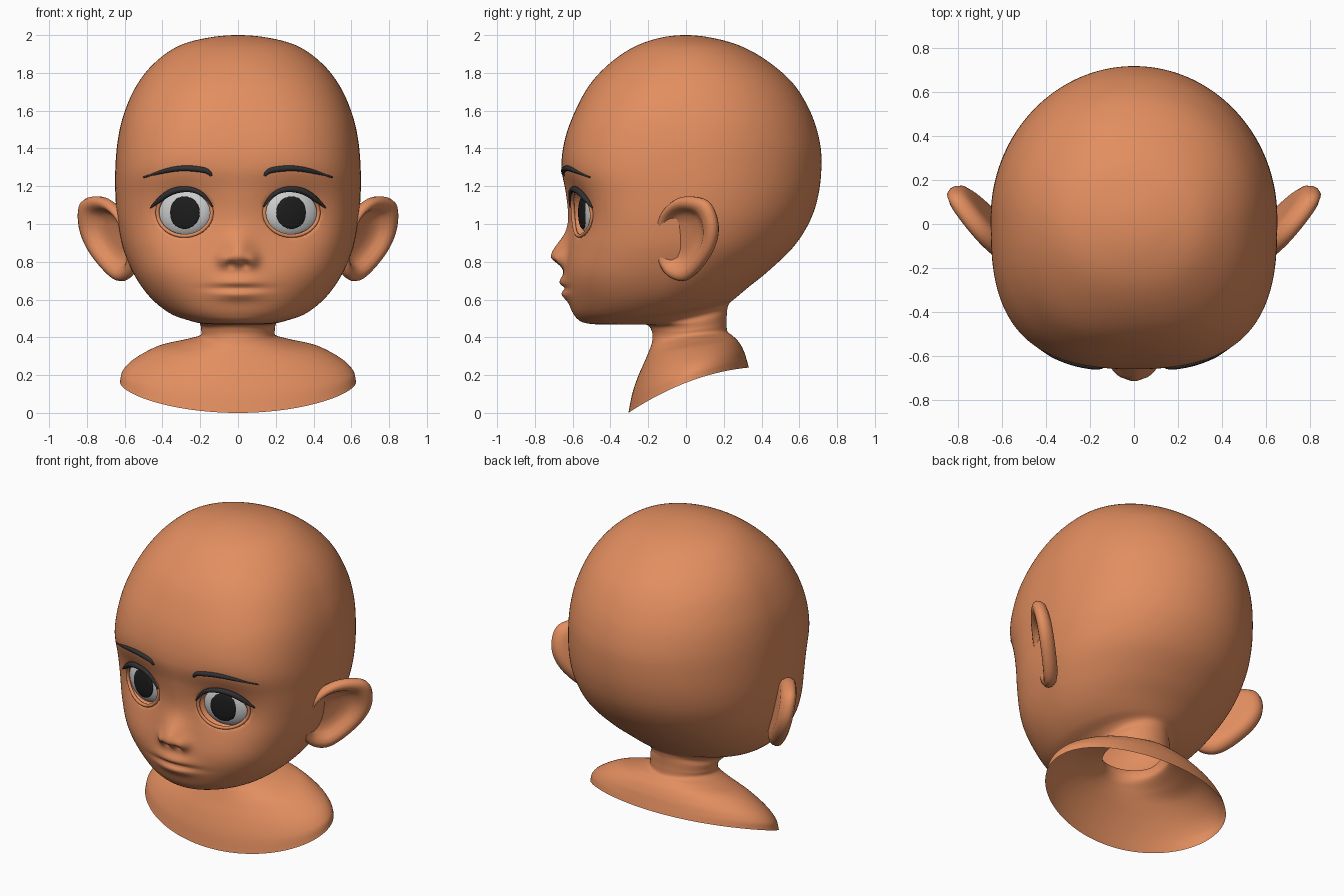
import bpy, bmesh, math
from mathutils import Vector, Matrix
from mathutils.bvhtree import BVHTree

if "Cube" in bpy.data.objects:
    bpy.data.objects.remove(bpy.data.objects["Cube"])


def material(name, rgb):
    m = bpy.data.materials.new(name)
    m.diffuse_color = (*rgb, 1)
    m.use_nodes = True
    m.node_tree.nodes["Principled BSDF"].inputs["Base Color"].default_value = m.diffuse_color
    return m


SKIN = material("skin", (0.76, 0.27, 0.115))
WHITE = material("eye_white", (0.8, 0.8, 0.8))
BLACK = material("pupil", (0.012, 0.012, 0.012))
HAIR = material("dark_hair", (0.03, 0.03, 0.033))


def add_mesh(name, mesh, mat):
    mesh.materials.clear()
    mesh.materials.append(mat)
    mesh.polygons.foreach_set("use_smooth", [True] * len(mesh.polygons))
    ob = bpy.data.objects.new(name, mesh)
    bpy.context.collection.objects.link(ob)
    return ob


def catmull(a, b, c, d, t):
    return [0.5 * (2 * q + (r - p) * t + (2 * p - 5 * q + 4 * r - s) * t * t
                   + (3 * q - p - 3 * r + s) * t ** 3) for p, q, r, s in zip(a, b, c, d)]


def loft_data(rings):
    n = len(rings[0])
    verts = [v for r in rings for v in r]
    faces = [(i * n + j, i * n + (j + 1) % n, (i + 1) * n + (j + 1) % n, (i + 1) * n + j)
             for i in range(len(rings) - 1) for j in range(n)]
    return verts, faces


def add_loft(name, verts, faces, mat):
    bm = bmesh.new()
    bv = [bm.verts.new(v) for v in verts]
    for f in faces:
        bm.faces.new([bv[i] for i in f])
    bmesh.ops.remove_doubles(bm, verts=bm.verts, dist=1e-5)
    bmesh.ops.recalc_face_normals(bm, faces=bm.faces)
    mesh = bpy.data.meshes.new(name)
    bm.to_mesh(mesh)
    bm.free()
    return add_mesh(name, mesh, mat)


# Rings: front y, front z, back y, back z, half width, side z, front squareness
HEAD = [
    (0, 2, 0, 2, 0, 2, 2),
    (-.14, 1.985, .14, 1.985, .165, 1.985, 2),
    (-.28, 1.935, .29, 1.942, .32, 1.94, 2.1),
    (-.41, 1.845, .435, 1.86, .45, 1.845, 2.2),
    (-.515, 1.73, .57, 1.74, .542, 1.725, 2.4),
    (-.595, 1.58, .66, 1.59, .605, 1.58, 2.6),
    (-.643, 1.44, .707, 1.44, .637, 1.44, 2.7),
    (-.66, 1.30, .717, 1.31, .65, 1.28, 2.8),
    (-.64, 1.17, .702, 1.16, .648, 1.13, 2.8),
    (-.627, 1.03, .658, 1.02, .635, 1.0, 2.8),
    (-.63, .88, .570, .88, .605, .86, 2.7),
    (-.635, .74, .435, .75, .543, .72, 2.6),
    (-.62, .62, .33, .665, .462, .61, 2.4),
    (-.59, .52, .265, .61, .365, .535, 2.2),
    (-.53, .475, .23, .58, .27, .503, 2),
    (-.36, .467, .22, .555, .213, .488, 2),
    (-.22, .47, .216, .52, .20, .47, 2),
    (-.18, .43, .215, .47, .195, .44, 2)]
BUST = [
    (-.18, .375, .22, .43, .205, .405, 2),
    (-.195, .33, .245, .41, .30, .375, 2),
    (-.22, .27, .28, .375, .43, .345, 2),
    (-.255, .19, .305, .33, .55, .28, 2),
    (-.285, .10, .32, .285, .61, .22, 2),
    (-.305, 0, .333, .24, .625, .165, 2)]

# Facial relief: amount in y, centre x, centre z, spread x, spread up, spread down
RELIEF = [
    (.062, .32, 1.06, .14, .12, .13),      # eye sockets
    (-.082, 0, .83, .052, .07, .035),      # nose tip
    (-.03, .075, .81, .026, .03, .028),    # nostril wings
    (.025, .04, .785, .014, .012, .012),   # nostrils
    (-.015, 0, .66, .13, .08, .08),        # muzzle
    (-.025, 0, .69, .08, .025, .02),       # upper lip
    (.016, 0, .66, .10, .011, .011),       # mouth line
    (-.024, 0, .628, .08, .02, .022)]      # lower lip


def relief(x, z):
    total = 0
    for a, cx, cz, sx, up, dn in RELIEF:
        sz = up if z > cz else dn
        total += a * math.exp(-((abs(x) - cx) / sx) ** 2 / 2 - ((z - cz) / sz) ** 2 / 2)
    return total


def section(row, n=240):
    yf, zf, yb, zb, w, zs, nf = row
    pts = []
    for j in range(n):
        a = 2 * math.pi * j / n
        c, s = math.cos(a), math.sin(a)
        e = nf if s < 0 else 2
        r = (abs(c) ** e + abs(s) ** e) ** (-1 / e)
        c, s = c * r, s * r
        x, y = w * c, (yf + yb) / 2 + (yb - yf) / 2 * s
        z = zs + (zb - zf) / 2 * s + ((zf + zb) / 2 - zs) * s * s
        if y < -.2 and z > .5:
            y += relief(x, z) * min(1, (-.2 - y) / .15)
        pts.append((x, y, z))
    return pts


# Head, neck and bust in one skin
rows = HEAD + BUST
p, q, e = rows[1], rows[-2], rows[-1]
first = (-p[0], p[1], -p[2], p[3], -p[4], p[5], p[6])
last = tuple(2 * b - a for a, b in zip(q, e))
ctl = [first] + rows + [last]
rings = [section(catmull(*ctl[i:i + 4], k / 10)) for i in range(len(rows) - 1) for k in range(10)]
rings.append(section(e))
verts, faces = loft_data(rings)
bvh = BVHTree.FromPolygons(verts, faces)


def on_face(x, z, lift=0):
    hit = bvh.ray_cast(Vector((x, -2, z)), Vector((0, 1, 0)))[0]
    return Vector((x, hit.y - lift, z))


EX, EZ, RX, RZ = .283, 1.06, .14, .12


def open_eye(v):
    x, y, z = v
    d = math.hypot((abs(x) - EX) / RX, (z - EZ) / RZ)
    if y > -.3 or d > 1.06:
        return v
    t = min(1, (1.06 - d) / .14)
    return (x, y + .085 * t * t * (3 - 2 * t), z)


add_loft("head_and_bust", [open_eye(v) for v in verts], faces, SKIN)


def tube(name, pts, radii, mat, cyclic=False):
    cu = bpy.data.curves.new(name, 'CURVE')
    cu.dimensions, cu.bevel_depth, cu.bevel_resolution = '3D', 1, 3
    cu.use_fill_caps = True
    sp = cu.splines.new('NURBS')
    sp.points.add(len(pts) - 1)
    for pt, co, r in zip(sp.points, pts, radii):
        pt.co, pt.radius = (*co, 1), r
    sp.order_u, sp.resolution_u = 3, 5
    sp.use_cyclic_u, sp.use_endpoint_u = cyclic, not cyclic
    tmp = bpy.data.objects.new("tmp", cu)
    mesh = bpy.data.meshes.new_from_object(tmp)
    bpy.data.objects.remove(tmp)
    add_mesh(name, mesh, mat)


def ellipsoid(name, matrix, scale, mat):
    bm = bmesh.new()
    bmesh.ops.create_uvsphere(bm, u_segments=40, v_segments=24, radius=1,
                              matrix=matrix @ Matrix.Diagonal((*scale, 1)))
    mesh = bpy.data.meshes.new(name)
    bm.to_mesh(mesh)
    bm.free()
    add_mesh(name, mesh, mat)


LASH = [(.135, 1.09), (.165, 1.14), (.22, 1.178), (.29, 1.187), (.36, 1.17), (.42, 1.125), (.465, 1.085)]
BROW = [(.142, 1.255), (.15, 1.28), (.22, 1.293), (.30, 1.297), (.40, 1.28), (.50, 1.247)]
EAR = [(-.14, .88), (-.135, 1.03), (-.07, 1.12), (.02, 1.147), (.12, 1.115), (.165, 1.0),
       (.15, .88), (.08, .765), (0, .70), (-.08, .72), (-.13, .79)]
# Ear profile: outline scale, offset along the ear's normal
EAR_PROFILE = [(0, -.05), (.5, -.05), (.75, -.05), (.9, -.038), (.98, -.015), (1, .005), (.97, .025),
               (.89, .036), (.79, .034), (.7, .018), (.62, -.005), (.5, -.022), (.3, -.028), (0, -.028)]
outline = [catmull(*(EAR[(i + k) % 11] for k in (-1, 0, 1, 2)), t / 6) for i in range(11) for t in range(6)]
normal = Vector((1, -.79, -.25)).normalized()


def ear_point(y, z, s, off, side):
    # Inner rings drift toward the cheek so the rim is broader behind
    drift = -.06 * (1 - s) if off > -.03 and s < .95 else 0
    y, z = .01 + (y - .01) * s + drift, .93 + (z - .93) * s
    v = Vector((.69 + .79 * (y - .01) + .25 * (z - .93), y, z)) + normal * off
    return (v.x * side, v.y, v.z)


for side, tag in ((1, "left"), (-1, "right")):
    # Eyeball and pupil, turned to follow the face
    centre = on_face(side * EX, EZ) + Vector((0, .048, 0))
    m = Matrix.Translation(centre) @ Matrix.Rotation(side * math.radians(14), 4, 'Z')
    ellipsoid("eyeball_" + tag, m, (.15, .06, .13), WHITE)
    ellipsoid("pupil_" + tag, m @ Matrix.Translation((-side * .012, -.048, 0)), (.083, .016, .086), BLACK)
    # Eyelid rim, lashes and brow
    lid = [on_face(side * (EX + RX * 1.03 * math.cos(a)), EZ + RZ * 1.03 * math.sin(a))
           for a in (2 * math.pi * k / 32 for k in range(32))]
    tube("eyelid_" + tag, lid, [.01] * 32, SKIN, True)
    tube("eyelashes_" + tag, [on_face(side * x, z, .01) for x, z in LASH],
         (.004, .009, .013, .016, .017, .015, .003), HAIR)
    tube("eyebrow_" + tag, [on_face(side * x, z, .001) for x, z in BROW],
         (.007, .014, .016, .015, .012, .004), HAIR)
    # Dished ear
    ear = [[ear_point(y, z, s, off, side) for y, z in outline] for s, off in EAR_PROFILE]
    add_loft("ear_" + tag, *loft_data(ear), SKIN)
